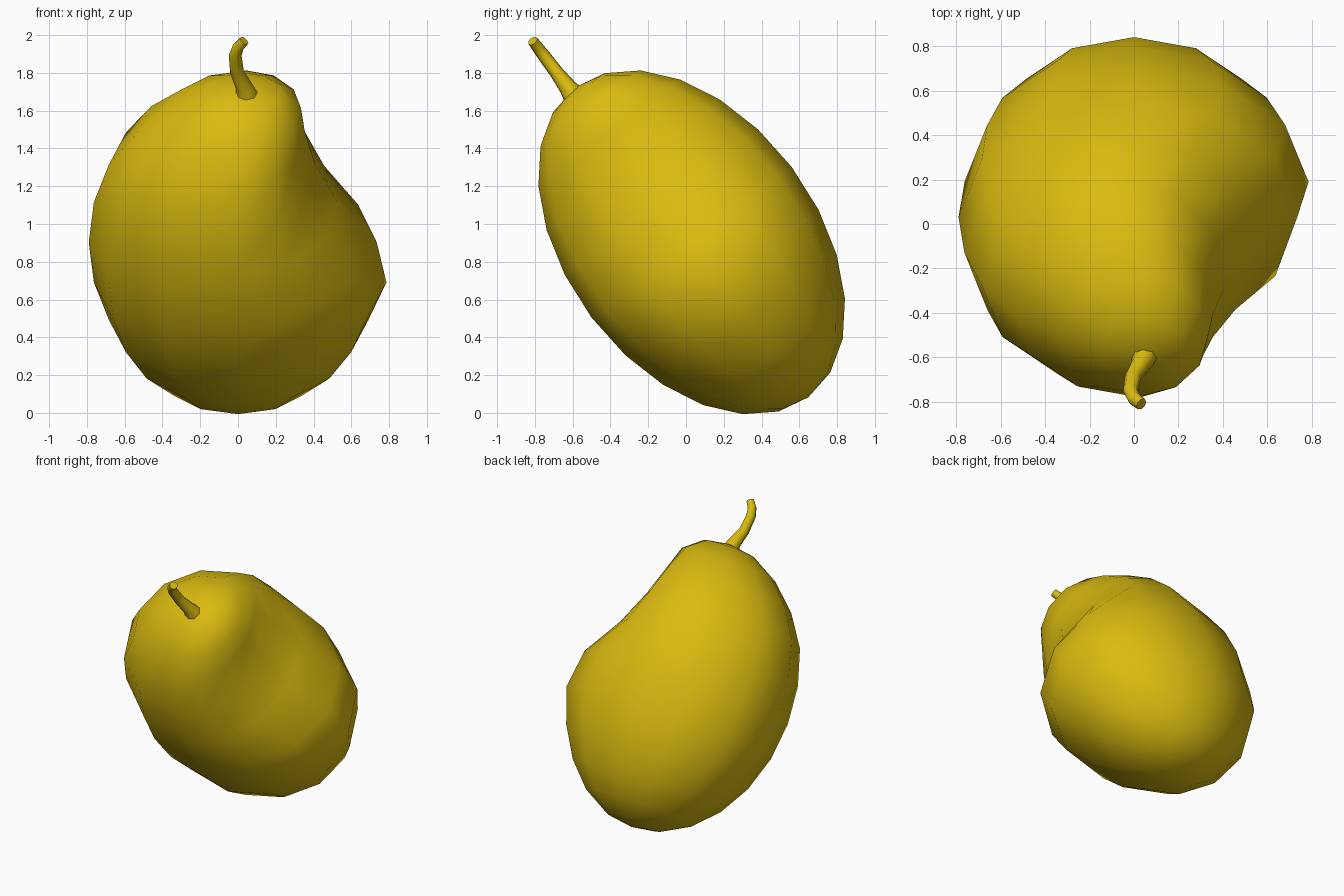
import bpy, bmesh, math
from mathutils import Vector

old = bpy.data.objects.get("Cube")
if old:
    bpy.data.objects.remove(old, do_unlink=True)

skin = bpy.data.materials.new("golden_yellow")
skin.use_nodes = True
skin.diffuse_color = (0.69, 0.49, 0.005, 1)
skin.node_tree.nodes["Principled BSDF"].inputs["Base Color"].default_value = skin.diffuse_color

# Fruit frame: long axis leans forward, depth axis is square to it
TILT = math.radians(37)
AXIS = Vector((0, -math.sin(TILT), math.cos(TILT)))
DEPTH = Vector((0, math.cos(TILT), math.sin(TILT)))
SIDE = Vector((1, 0, 0))
CENTRE = Vector((0, 0.03, 0.903))


def loft(name, rings, start=None, end=None):
    """Skin a list of point rings; optional points close the ends to a pole."""
    bm = bmesh.new()
    loops = [[bm.verts.new(p) for p in ring] for ring in rings]
    n = len(loops[0])
    for a, b in zip(loops, loops[1:]):
        for i in range(n):
            j = (i + 1) % n
            bm.faces.new((a[i], a[j], b[j], b[i]))
    for loop, pole in ((loops[0], start), (loops[-1], end)):
        if pole is None:
            bm.faces.new(loop)
        else:
            tip = bm.verts.new(pole)
            for i in range(n):
                bm.faces.new((loop[i], loop[(i + 1) % n], tip))
    bmesh.ops.recalc_face_normals(bm, faces=bm.faces[:])
    mesh = bpy.data.meshes.new(name)
    bm.to_mesh(mesh)
    bm.free()
    mesh.materials.append(skin)
    obj = bpy.data.objects.new(name, mesh)
    bpy.context.collection.objects.link(obj)
    bpy.ops.object.select_all(action="DESELECT")
    obj.select_set(True)
    bpy.context.view_layer.objects.active = obj
    bpy.ops.object.shade_smooth_by_angle(angle=math.radians(60))


# Body: stretched twelve-sided ball, its left flank hollowed towards the stem
LENGTH, WIDTH, THICK = 1.027, 0.79, 0.663
SIDES = 12
# Per ring from the bottom: left flank width factor and sideways shift
FLANK = [(1, 0), (1, 0), (1, 0), (1.01, 0), (1.03, 0), (0.93, 0), (0.69, 0),
         (0.6, 0), (0.59, 0.025), (0.73, 0.045), (0.9, 0.045)]
rings = []
for k, (flank, shift) in enumerate(FLANK, 1):
    lat = math.pi * (k / (len(FLANK) + 1) - 0.5)
    r = math.cos(lat)
    middle = CENTRE + AXIS * LENGTH * math.sin(lat) + SIDE * shift
    ring = []
    for i in range(SIDES):
        t = math.tau * i / SIDES
        width = WIDTH * r * (flank if math.cos(t) > 0 else 1)
        ring.append(middle + SIDE * width * math.cos(t)
                    + DEPTH * THICK * r * math.sin(t))
    rings.append(ring)
loft("fruit_body", rings, CENTRE - AXIS * LENGTH,
     CENTRE + AXIS * LENGTH + SIDE * 0.045)

# Stem: flared at the base, bent near the tip (x, distance along axis, radius)
STEM = [(0.045, 1.0, 0.06), (0.035, 1.05, 0.047), (-0.005, 1.15, 0.037),
        (-0.015, 1.26, 0.034), (0.0, 1.315, 0.031), (0.033, 1.358, 0.028)]
rings = []
for i, (x, u, radius) in enumerate(STEM):
    lo, hi = STEM[max(i - 1, 0)], STEM[min(i + 1, len(STEM) - 1)]
    along = (SIDE * (hi[0] - lo[0]) + AXIS * (hi[1] - lo[1])).normalized()
    across = DEPTH.cross(along)
    mid = CENTRE + SIDE * x + AXIS * u - DEPTH * 0.03
    rings.append([mid + radius * (across * math.cos(a) + DEPTH * math.sin(a))
                  for a in (math.tau * s / 8 for s in range(8))])
loft("stem", rings)
